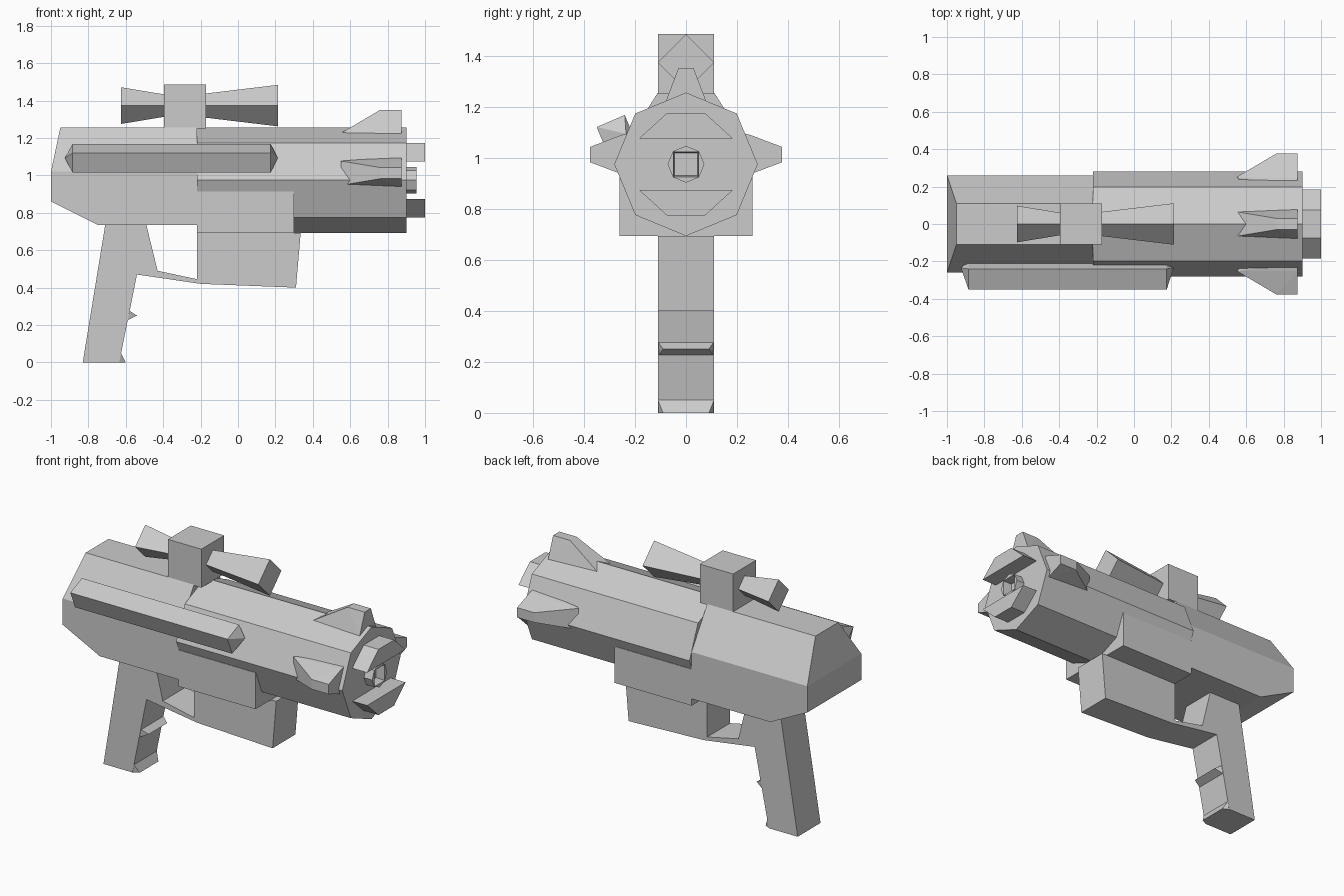
import bpy, bmesh
from math import sin, cos, pi

if "Cube" in bpy.data.objects:
    bpy.data.objects.remove(bpy.data.objects["Cube"])

grey = bpy.data.materials.new("plain grey")
grey.use_nodes = True
COLOUR = (0.6, 0.6, 0.6, 1)
grey.diffuse_color = COLOUR
grey.node_tree.nodes["Principled BSDF"].inputs["Base Color"].default_value = COLOUR

AXIS_Z = 0.974  # height of the barrel axis


def finish(name, bm):
    bmesh.ops.recalc_face_normals(bm, faces=bm.faces)
    mesh = bpy.data.meshes.new(name)
    bm.to_mesh(mesh)
    bm.free()
    mesh.materials.append(grey)
    obj = bpy.data.objects.new(name, mesh)
    bpy.context.collection.objects.link(obj)
    return obj


def hull(name, points):
    """Convex solid around a few points, with coplanar faces merged."""
    bm = bmesh.new()
    for p in points:
        bm.verts.new(p)
    bmesh.ops.convex_hull(bm, input=bm.verts)
    bmesh.ops.dissolve_limit(bm, angle_limit=0.01, verts=bm.verts, edges=bm.edges)
    return finish(name, bm)


def mirrored(points):
    return [(x, s * y, z) for x, y, z in points for s in (-1, 1)]


def box(name, x0, x1, half, z0, z1):
    return hull(name, mirrored([(x, half, z) for x in (x0, x1) for z in (z0, z1)]))


def loft(name, rings, caps=True):
    """Join rings of equal length with quads."""
    bm = bmesh.new()
    loops = [[bm.verts.new(p) for p in ring] for ring in rings]
    n = len(loops[0])
    pairs = list(zip(loops, loops[1:] if caps else loops[1:] + loops[:1]))
    for a, b in pairs:
        for i in range(n):
            j = (i + 1) % n
            bm.faces.new((a[i], a[j], b[j], b[i]))
    if caps:
        bm.faces.new(loops[0])
        bm.faces.new(loops[-1])
    return finish(name, bm)


def ring(x, r, sides, z=AXIS_Z):
    return [(x, r * sin(2 * pi * i / sides), z + r * cos(2 * pi * i / sides))
            for i in range(sides)]


# Main body: octagonal barrel, faceted rear housing, lower block
loft("barrel", [ring(-0.22, 0.281, 8), ring(0.9, 0.281, 8)])
hull("rear_housing", mirrored(
    [(x, 0.26, z) for x, z in ((-1, 1.02), (-1, 0.86), (-0.75, 0.735),
                               (-0.22, 0.735), (-0.22, 1.02))]
    + [(-0.95, 0.11, 1.255), (-0.22, 0.11, 1.255)]))
box("lower_block", -0.22, 0.3, 0.26, 0.693, 0.915)

# Grip, guard and front magazine share one side profile
profile = [(-0.71, 0.735), (-0.83, 0), (-0.635, 0), (-0.54, 0.47), (-0.2, 0.42),
           (0.31, 0.4), (0.335, 0.693), (-0.22, 0.693), (-0.22, 0.445),
           (-0.43, 0.49), (-0.49, 0.735)]
loft("grip_and_magazine", [[(x, y, z) for x, z in profile] for y in (-0.11, 0.11)])
hull("grip_lip", mirrored([(-0.625, 0.11, 0.05), (-0.64, 0.11, 0), (-0.6, 0.09, 0)]))
hull("grip_ridge", mirrored([(-0.592, 0.107, 0.225), (-0.578, 0.107, 0.275),
                             (-0.54, 0.09, 0.25)]))

# Sight: central block with two flared diamond tubes
SIGHT_Z = 1.373
box("sight_block", -0.395, -0.17, 0.11, 1.25, 1.485)
loft("sight_front", [ring(-0.17, 0.065, 4, SIGHT_Z), ring(0.215, 0.111, 4, SIGHT_Z)])
loft("sight_rear", [ring(-0.395, 0.06, 4, SIGHT_Z), ring(-0.625, 0.098, 4, SIGHT_Z)])

# Tilted square rail with pointed ends on the right side
section = [(-0.35, 1.12), (-0.24, 1.167), (-0.195, 1.06), (-0.306, 1.015)]
hull("side_rail", [(x, y, z) for x in (-0.885, 0.175) for y, z in section]
     + [(x, -0.235, 1.093) for x in (-0.925, 0.212)])

# Three fins round the muzzle: (x, half width, distance from axis)
fin = [(0.55, 0.065, 0.252), (0.59, 0.065, 0.2), (0.875, 0.09, 0.2),
       (0.875, 0.077, 0.252), (0.76, 0.03, 0.376), (0.875, 0.03, 0.376)]
hull("top_fin", mirrored([(x, w, AXIS_Z + r) for x, w, r in fin]))
for name, side in (("left_fin", 1), ("right_fin", -1)):
    hull(name, [(x, side * r, 1.012 + s * w) for x, w, r in fin for s in (-1, 1)])

# Muzzle prongs above and below the bore
for name, side in (("upper_prong", 1), ("lower_prong", -1)):
    hull(name, mirrored([(x, y, AXIS_Z + side * r) for x in (0.89, 1.0)
                         for y, r in ((0.185, 0.1), (0.075, 0.2))]))


# Bore: octagonal collar with a tapering square hole
def square(x, h):
    steps = [(0, 1), (1, 1), (1, 0), (1, -1), (0, -1), (-1, -1), (-1, 0), (-1, 1)]
    return [(x, h * a, AXIS_Z + h * b) for a, b in steps]


loft("bore_collar", [ring(0.895, 0.072, 8), ring(0.955, 0.072, 8),
                     square(0.955, 0.049), square(0.895, 0.044)], caps=False)
